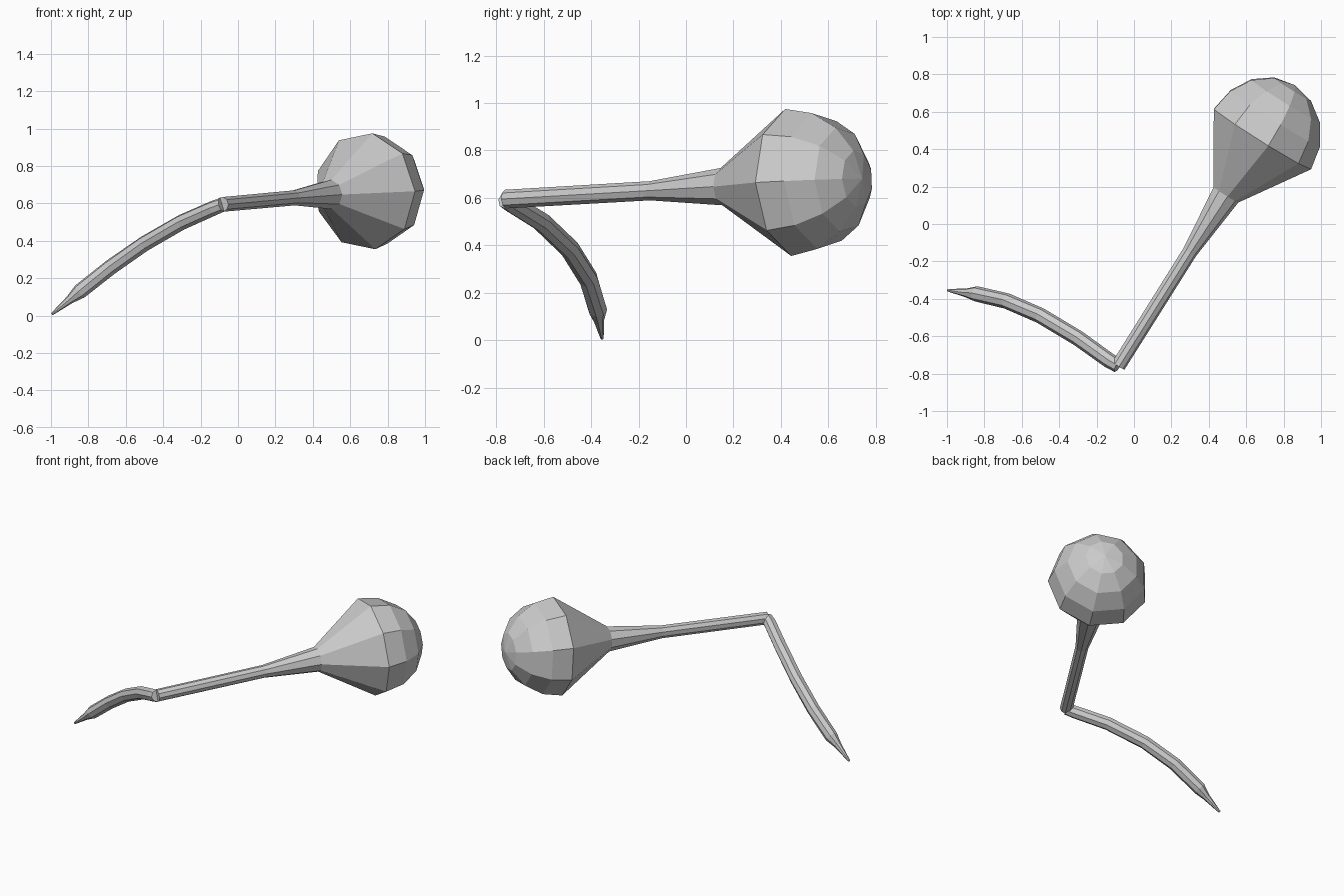
import bpy, bmesh, math
from mathutils import Vector

if "Cube" in bpy.data.objects:
    bpy.data.objects.remove(bpy.data.objects["Cube"])


def loft(name, rings, sides, start=0.0):
    """Skin circular rings (centre, radius) along a path, flat shaded, capped."""
    bm = bmesh.new()
    pts = [Vector(c) for c, r in rings]
    loops = []
    for i, (c, r) in enumerate(rings):
        t = (pts[min(i + 1, len(pts) - 1)] - pts[max(i - 1, 0)]).normalized()
        u = t.cross(Vector((0, 0, 1))).normalized()
        v = u.cross(t)
        loop = []
        for k in range(sides):
            a = start + 2 * math.pi * k / sides
            loop.append(bm.verts.new(pts[i] + r * (u * math.cos(a) + v * math.sin(a))))
        loops.append(loop)
    for a, b in zip(loops, loops[1:]):
        for k in range(sides):
            n = (k + 1) % sides
            bm.faces.new((a[k], a[n], b[n], b[k]))
    bm.faces.new(loops[0][::-1])
    bm.faces.new(loops[-1])
    bmesh.ops.remove_doubles(bm, verts=bm.verts, dist=0.0005)
    bmesh.ops.recalc_face_normals(bm, faces=bm.faces)
    me = bpy.data.meshes.new(name)
    bm.to_mesh(me)
    bm.free()
    ob = bpy.data.objects.new(name, me)
    bpy.context.collection.objects.link(ob)
    return ob


# Bulb with tapering neck: straight axis from the elbow, domed end
elbow = Vector((-0.085, -0.758, 0.595))
bulb = Vector((0.68, 0.46, 0.665))
axis = (bulb - elbow).normalized()
length = (bulb - elbow).length
R, H = 0.315, 0.335
profile = [(0, 0.04), (0.72, 0.041), (1.082, 0.08), (length, R)]
for deg in (22.5, 45, 67.5, 90):
    a = math.radians(deg)
    profile.append((length + H * math.sin(a), max(R * math.cos(a), 0.0001)))
loft("bulb_and_neck", [(elbow + axis * d, r) for d, r in profile], 9)

# Curved arm, tapering to a point
path = [((-0.085, -0.758, 0.592), 0.038), ((-0.13, -0.732, 0.575), 0.041),
        ((-0.30, -0.61, 0.50), 0.042), ((-0.50, -0.49, 0.385), 0.042),
        ((-0.68, -0.412, 0.26), 0.042), ((-0.845, -0.373, 0.13), 0.041),
        ((-0.90, -0.368, 0.085), 0.023), ((-0.995, -0.354, 0.008), 0.007)]
loft("curved_arm", path, 8)
